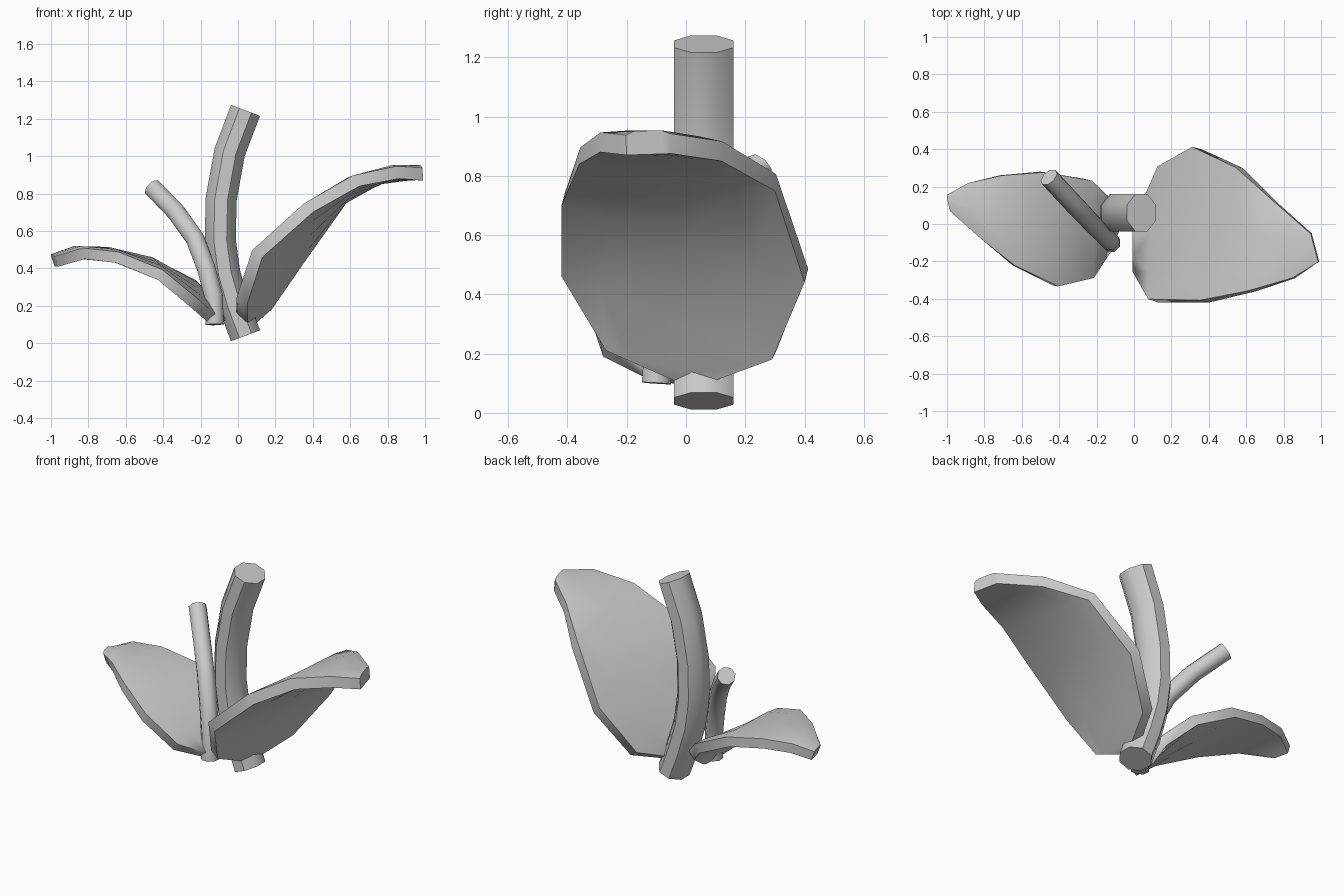
import bpy
import bmesh
import math
from mathutils import Vector

cube = bpy.data.objects.get("Cube")
if cube:
    bpy.data.objects.remove(cube, do_unlink=True)

grey = bpy.data.materials.new("plain grey")
grey.use_nodes = True
colour = (0.6, 0.6, 0.6, 1)
grey.diffuse_color = colour
grey.node_tree.nodes["Principled BSDF"].inputs["Base Color"].default_value = colour


def finish(name, bm, angle):
    bmesh.ops.recalc_face_normals(bm, faces=bm.faces)
    mesh = bpy.data.meshes.new(name)
    bm.to_mesh(mesh)
    bm.free()
    mesh.materials.append(grey)
    obj = bpy.data.objects.new(name, mesh)
    bpy.context.collection.objects.link(obj)
    bpy.ops.object.select_all(action='DESELECT')
    obj.select_set(True)
    bpy.context.view_layer.objects.active = obj
    bpy.ops.object.shade_smooth_by_angle(angle=math.radians(angle))


def stem(name, path, wide, deep, sides=8):
    """Faceted tube swept along a path, with flat square-cut ends."""
    pts = [Vector(p) for p in path]
    bm = bmesh.new()
    rings = []
    for i, p in enumerate(pts):
        along = (pts[min(i + 1, len(pts) - 1)] - pts[max(i - 1, 0)]).normalized()
        side = Vector((0, 1, 0)).cross(along).normalized()
        back = along.cross(side)
        ring = []
        for k in range(sides):
            a = 2 * math.pi * (k + 0.5) / sides
            ring.append(bm.verts.new(p + side * wide * math.cos(a) + back * deep * math.sin(a)))
        rings.append(ring)
    for lo, hi in zip(rings, rings[1:]):
        for k in range(sides):
            n = (k + 1) % sides
            bm.faces.new((lo[k], lo[n], hi[n], hi[k]))
    bm.faces.new(rings[0])
    bm.faces.new(rings[-1])
    finish(name, bm, 50)


def leaf(name, base, front, back, thick):
    """Thick curved blade: ruled underside between two edges, domed top."""
    f = [Vector(p) for p in front]
    b = [Vector(p) for p in back]
    root = Vector(base)
    f.insert(0, root.lerp(f[0], 0.1))
    b.insert(0, root.lerp(b[0], 0.1))
    bm = bmesh.new()
    low, top = [], []
    last = len(f) - 1
    for i in range(len(f)):
        j, k = max(i - 1, 0), min(i + 1, last)
        run = (f[k] + b[k]) - (f[j] + b[j])
        up = run.cross(b[min(max(i, 1), last)] - f[min(max(i, 1), last)]).normalized()
        if up.z < 0:
            up = -up
        under, over = [], []
        for t in (0, 0.2, 0.5, 0.8, 1):
            p = f[i].lerp(b[i], t)
            rise = thick * (0.85 if t in (0, 1) else 1)
            under.append(bm.verts.new(p))
            over.append(bm.verts.new(p + up * rise))
        low.append(under)
        top.append(over)
    for grid in (low, top):
        for r, s in zip(grid, grid[1:]):
            for k in range(4):
                bm.faces.new((r[k], r[k + 1], s[k + 1], s[k]))
    # rim around the blade
    for i in range(last):
        for k in (0, 4):
            bm.faces.new((low[i][k], low[i + 1][k], top[i + 1][k], top[i][k]))
    for i in (0, last):
        for k in range(4):
            bm.faces.new((low[i][k], low[i][k + 1], top[i][k + 1], top[i][k]))
    finish(name, bm, 60)


# Stems
stem("main_stem",
     [(0.04, 0.06, 0.04), (-0.02, 0.06, 0.2), (-0.07, 0.06, 0.37), (-0.095, 0.06, 0.55),
      (-0.09, 0.06, 0.77), (-0.045, 0.06, 1.02), (0.04, 0.06, 1.245)], 0.09, 0.108)
stem("side_stem",
     [(-0.125, -0.1, 0.1), (-0.13, -0.09, 0.25), (-0.17, -0.05, 0.4), (-0.23, 0.01, 0.56),
      (-0.33, 0.115, 0.7), (-0.455, 0.25, 0.83)], 0.053, 0.053)

# Leaves
leaf("large_leaf", (0.05, -0.02, 0.1),
     [(0.05, -0.27, 0.21), (0.13, -0.42, 0.46), (0.4, -0.42, 0.7),
      (0.65, -0.36, 0.84), (0.86, -0.29, 0.88), (0.99, -0.2, 0.87)],
     [(0.1, 0.1, 0.11), (0.18, 0.29, 0.18), (0.36, 0.4, 0.44),
      (0.58, 0.3, 0.75), (0.76, 0.12, 0.85), (0.95, -0.05, 0.875)], 0.08)
leaf("small_leaf", (-0.13, 0, 0.09),
     [(-0.17, -0.14, 0.12), (-0.25, -0.28, 0.19), (-0.43, -0.33, 0.34),
      (-0.65, -0.22, 0.43), (-0.82, -0.07, 0.45), (-0.96, 0.07, 0.41)],
     [(-0.14, 0.12, 0.17), (-0.26, 0.24, 0.29), (-0.5, 0.28, 0.41),
      (-0.72, 0.26, 0.45), (-0.88, 0.22, 0.45), (-0.98, 0.16, 0.41)], 0.07)
